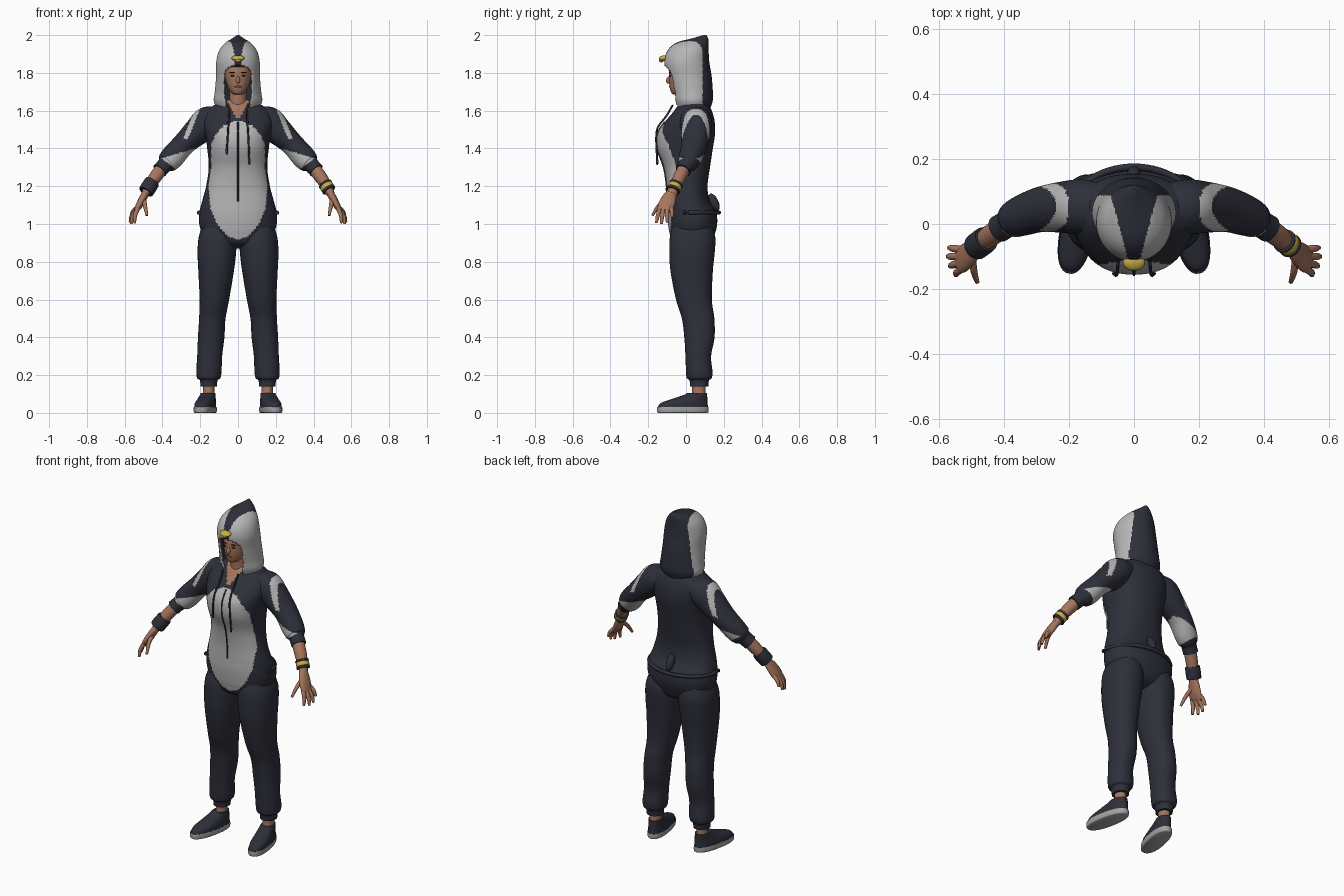
import bpy, bmesh, math
from mathutils import Vector, Matrix

cube = bpy.data.objects.get("Cube")
if cube:
    bpy.data.objects.remove(cube)


def material(name, r, g, b):
    m = bpy.data.materials.new(name)
    m.use_nodes = True
    m.diffuse_color = (r, g, b, 1)
    bsdf = m.node_tree.nodes["Principled BSDF"]
    bsdf.inputs["Base Color"].default_value = (r, g, b, 1)
    bsdf.inputs["Roughness"].default_value = 0.8
    return m


dark = material("dark navy", 0.027, 0.029, 0.042)
light = material("light grey", 0.47, 0.47, 0.47)
skin = material("skin", 0.38, 0.18, 0.11)
yellow = material("yellow", 0.58, 0.42, 0.06)
sole = material("sole grey", 0.36, 0.36, 0.36)
brown = material("dark brown", 0.03, 0.018, 0.014)
lip = material("lip", 0.28, 0.09, 0.07)


def finish(name, bm, mats, paint=None, cut=None):
    """Turn a bmesh into a smooth object; paint and cut are rules on face centres."""
    bmesh.ops.recalc_face_normals(bm, faces=bm.faces)
    if cut:
        gone = [f for f in bm.faces if cut(f.calc_center_median())]
        bmesh.ops.delete(bm, geom=gone, context='FACES')
    for f in bm.faces:
        f.smooth = True
        if paint:
            f.material_index = paint(f.calc_center_median())
    me = bpy.data.meshes.new(name)
    bm.to_mesh(me)
    bm.free()
    for m in mats:
        me.materials.append(m)
    me.set_sharp_from_angle(angle=math.radians(50))
    ob = bpy.data.objects.new(name, me)
    bpy.context.collection.objects.link(ob)
    return ob


def spline(keys, steps):
    """Smooth interpolation through tuples."""
    out = []
    for i in range(len(keys) - 1):
        a, b = keys[max(i - 1, 0)], keys[i]
        c, d = keys[i + 1], keys[min(i + 2, len(keys) - 1)]
        for k in range(steps):
            t = k / steps
            out.append([q + t * ((r - p) / 2 + t * ((2 * p - 5 * q + 4 * r - s) / 2
                        + t * (3 * q - p - 3 * r + s) / 2)) for p, q, r, s in zip(a, b, c, d)])
    return out + [list(keys[-1])]


def loft(name, keys, mats, segs=32, steps=5, upright=True, power=2.0,
         paint=None, cut=None, move=None):
    """Skin of oval rings; each key is x, y, z, and two radii."""
    rows = spline(keys, steps)
    bm = bmesh.new()
    rings = []
    for i, (x, y, z, a, b) in enumerate(rows):
        u, v = Vector((1, 0, 0)), Vector((0, 1, 0))
        if not upright:
            ends = rows[max(i - 1, 0)], rows[min(i + 1, len(rows) - 1)]
            t = (Vector(ends[1][:3]) - Vector(ends[0][:3])).normalized()
            u = t.cross(v).normalized()
            v = t.cross(u)
        ring = []
        for k in range(segs):
            w = math.tau * k / segs
            c, s = math.cos(w), math.sin(w)
            c = math.copysign(abs(c) ** (2 / power), c)
            s = math.copysign(abs(s) ** (2 / power), s)
            ring.append(bm.verts.new(Vector((x, y, z)) + u * a * c + v * b * s))
        rings.append(ring)
    for p, q in zip(rings, rings[1:]):
        for k in range(segs):
            n = (k + 1) % segs
            bm.faces.new((p[k], p[n], q[n], q[k]))
    bm.faces.new(rings[0])
    bm.faces.new(rings[-1])
    if move:
        bm.transform(move)
    return finish(name, bm, mats, paint, cut)


def ball(name, mat, place, size, tilt=0):
    bm = bmesh.new()
    bmesh.ops.create_uvsphere(bm, u_segments=24, v_segments=14, radius=1)
    bm.transform(Matrix.Translation(place) @ Matrix.Rotation(tilt, 4, 'X')
                 @ Matrix.Diagonal((*size, 1)))
    return finish(name, bm, [mat])


def tube(name, mat, points, r):
    loft(name, [(*p, r, r) for p in points], [mat], 8, 3, upright=False)


def level(table, z):
    """Straight-line lookup in a list of (z, value) pairs."""
    if z <= table[0][0] or z >= table[-1][0]:
        return 0
    for (z0, a), (z1, b) in zip(table, table[1:]):
        if z <= z1:
            return a + (b - a) * (z - z0) / (z1 - z0)


# Suit colours: pale front panel and open neck
panel = [(.915, 0), (.94, .06), (1, .11), (1.08, .145), (1.2, .157), (1.3, .142),
         (1.42, .142), (1.48, .115), (1.52, .075), (1.545, .02)]


def suit(c):
    if c.y < 0 and c.z > 1.55 and abs(c.x) < (c.z - 1.55) * 0.6:
        return 2
    return int(c.y < 0.02 and abs(c.x) < level(panel, c.z))


# Torso
torso = [(0, .03, .87, .05, .05), (0, .03, .9, .13, .1), (0, .033, .95, .185, .12),
         (0, .035, 1, .205, .13), (0, .03, 1.06, .205, .13), (0, .013, 1.12, .19, .113),
         (0, .006, 1.2, .169, .108), (0, .005, 1.3, .155, .122), (0, -.005, 1.4, .163, .147),
         (0, .002, 1.48, .175, .152), (0, .02, 1.54, .187, .132), (0, .035, 1.59, .175, .105),
         (0, .04, 1.63, .125, .08), (0, .04, 1.66, .06, .05)]
loft("torso", torso, [dark, light, skin], 112, 10, power=2.25, paint=suit)
tube("zipper", dark, [(0, k[1] - k[4] - .001, k[2]) for k in torso[5:11]], .004)

# Seat seam and tail
seam = [(.208 * math.cos(a), .01 + .165 * math.sin(a), 1.06)
        for a in [math.pi * (k / 12 * 1.1 - .05) for k in range(13)]]
tube("seat_seam", dark, seam, .011)
ball("tail", dark, (0, .148, 1.115), (.022, .024, .05), .45)


def sleeve(c):
    x = abs(c.x)
    band = 0 < x + .4 * (c.z - 1.55) - .225 < .026 and c.z > 1.45
    under = .22 < x and c.z < 1.4 - .3 * (x - .23) and .6 * x - .8 * c.z < -.835
    return int(band or under)


for s, side in ((1, "left"), (-1, "right")):
    def m(*pts):
        return [(s * p[0], *p[1:]) for p in pts]

    # Leg, ankle and shoe
    loft(side + "_leg", m((.1, .035, 1, .085, .1), (.108, .035, .93, .1, .12),
         (.112, .032, .85, .102, .12), (.116, .03, .75, .094, .112), (.125, .042, .6, .078, .095),
         (.136, .064, .5, .07, .086), (.142, .071, .4, .07, .08), (.15, .065, .3, .066, .068),
         (.154, .07, .22, .067, .07), (.155, .07, .185, .062, .066), (.155, .07, .172, .047, .052),
         (.155, .07, .14, .044, .048)), [dark, light, skin], 64, 8, power=2.2, paint=suit)
    loft(side + "_ankle", m((.155, .068, .16, .031, .036), (.155, .068, .11, .03, .036),
         (.157, .066, .07, .035, .045)), [skin])
    turn = Matrix.Translation((s * .17, 0, 0)) @ Matrix.Rotation(s * .2, 4, 'Z')
    loft(side + "_shoe", [(0, -.017, 0, .047, .132), (0, -.017, .006, .053, .138),
         (0, -.017, .03, .053, .138), (0, -.016, .033, .05, .134), (0, -.01, .052, .049, .126),
         (0, .018, .073, .044, .097), (0, .05, .094, .04, .063), (0, .06, .106, .037, .052)],
         [dark, sole], 40, 4, power=2.3, move=turn, paint=lambda c: int(c.z < .031))

    # Sleeve with cuff, forearm, palm
    loft(side + "_sleeve", m((.1, .05, 1.565, .06, .075), (.16, .052, 1.54, .082, .085),
         (.21, .052, 1.495, .075, .08), (.285, .045, 1.425, .061, .07),
         (.345, .025, 1.357, .063, .062), (.375, .01, 1.325, .056, .054),
         (.388, .002, 1.312, .042, .043), (.415, -.015, 1.283, .041, .042)),
         [dark, light], 64, 12, upright=False, paint=sleeve)
    loft(side + "_forearm", m((.395, -.003, 1.305, .034, .034), (.44, -.035, 1.245, .034, .034),
         (.475, -.062, 1.19, .026, .028), (.49, -.077, 1.16, .022, .028)), [skin], upright=False)
    loft(side + "_palm", m((.485, -.072, 1.17, .02, .025), (.504, -.09, 1.135, .02, .038),
         (.525, -.106, 1.095, .018, .043), (.54, -.113, 1.07, .012, .038)), [skin], upright=False)
    # Fingers and thumb
    fingers = {"little": ((.532, -.078, 1.088), (.556, -.075, 1.065), (.568, -.073, 1.035)),
               "ring": ((.536, -.1, 1.08), (.562, -.1, 1.045), (.572, -.1, 1.008)),
               "middle": ((.535, -.12, 1.08), (.558, -.126, 1.04), (.565, -.13, 1.0)),
               "index": ((.528, -.137, 1.085), (.545, -.149, 1.045), (.547, -.157, 1.005)),
               "thumb": ((.498, -.1, 1.13), (.492, -.145, 1.095), (.482, -.178, 1.045))}
    for finger, (a, b, c) in fingers.items():
        loft(side + "_" + finger + "_finger", m((*a, .012, .012), (*b, .011, .011),
             (*c, .007, .007)), [skin], 10, 4, upright=False)

    # Eyes, brows and drawstrings
    ball(side + "_eye", brown, (s * .028, -.084, 1.785), (.012, .005, .005))
    ball(side + "_brow", brown, (s * .03, -.086, 1.803), (.017, .005, .003))
    end = 1.33 if s > 0 else 1.385
    tube(side + "_drawstring", dark, m((.05, -.07, 1.63), (.048, -.105, 1.57),
         (.052, -.15, 1.51), (.056, -.158, 1.44), (.06, -.152, end)), .005)
    ball(side + "_string_end", dark, (s * .06, -.152, end), (.007, .007, .018))

# Wrist pieces
wrist = Vector((.472, -.06, 1.195))
along = Vector((.035, -.027, -.055)).normalized()


def cuff(name, mat, s, start, stop, r):
    pts = []
    for d, k in ((start, .85), (start + .003, 1), (stop - .003, 1), (stop, .85)):
        p = wrist + along * d
        pts.append((s * p.x, p.y, p.z, r * k, r * k))
    loft(name, pts, [mat], 32, 3, upright=False)


cuff("right_wristband", dark, -1, -.035, .03, .041)
cuff("left_bracelet_upper", dark, 1, -.026, -.012, .037)
cuff("left_bracelet_middle", yellow, 1, -.014, .012, .036)
cuff("left_bracelet_lower", dark, 1, .01, .024, .037)

# Head and neck
loft("neck", [(0, .02, 1.56, .06, .06), (0, .012, 1.63, .046, .05), (0, .01, 1.74, .045, .05)],
     [skin])
loft("head", [(0, -.045, 1.685, .016, .022), (0, -.038, 1.695, .034, .04),
     (0, -.025, 1.725, .053, .062), (0, -.01, 1.77, .067, .08), (0, -.002, 1.82, .071, .086),
     (0, .005, 1.87, .06, .075), (0, .01, 1.9, .03, .04)], [skin], 40)
ball("nose", skin, (0, -.09, 1.762), (.011, .015, .02), -.3)
ball("mouth", lip, (0, -.084, 1.728), (.018, .006, .006))
ball("hairline", brown, (0, .0, 1.84), (.076, .088, .035))

# Hood, cut open around the face
opening = [(1.5, .065), (1.62, .066), (1.7, .076), (1.78, .078), (1.81, .07), (1.83, .05),
           (1.843, .001)]


def hood_paint(c):
    stripe = abs(c.x) < .018 + .27 * (c.y + .11)
    return int(stripe or (c.z < 1.92 and c.y > .088))


hood = loft("hood", [(0, .035, 1.605, .108, .09), (0, .035, 1.65, .128, .106),
            (0, .03, 1.7, .123, .112), (0, .016, 1.78, .116, .12), (0, .004, 1.86, .115, .119),
            (0, .012, 1.92, .099, .108), (0, .035, 1.96, .066, .085), (0, .075, 1.983, .03, .042),
            (0, .1, 2.0, .006, .008)], [light, dark], 112, 10, paint=hood_paint,
            cut=lambda c: c.z < 1.606 or (c.y < 0 and abs(c.x) < level(opening, c.z)))
shell = hood.modifiers.new("thickness", 'SOLIDIFY')
shell.thickness = .012
shell.offset = -1
shell.material_offset = 1

# Beak on the hood front
ball("beak", yellow, (0, -.118, 1.878), (.034, .026, .015), .15)
ball("beak_tip", yellow, (0, -.13, 1.868), (.018, .014, .012), .3)
